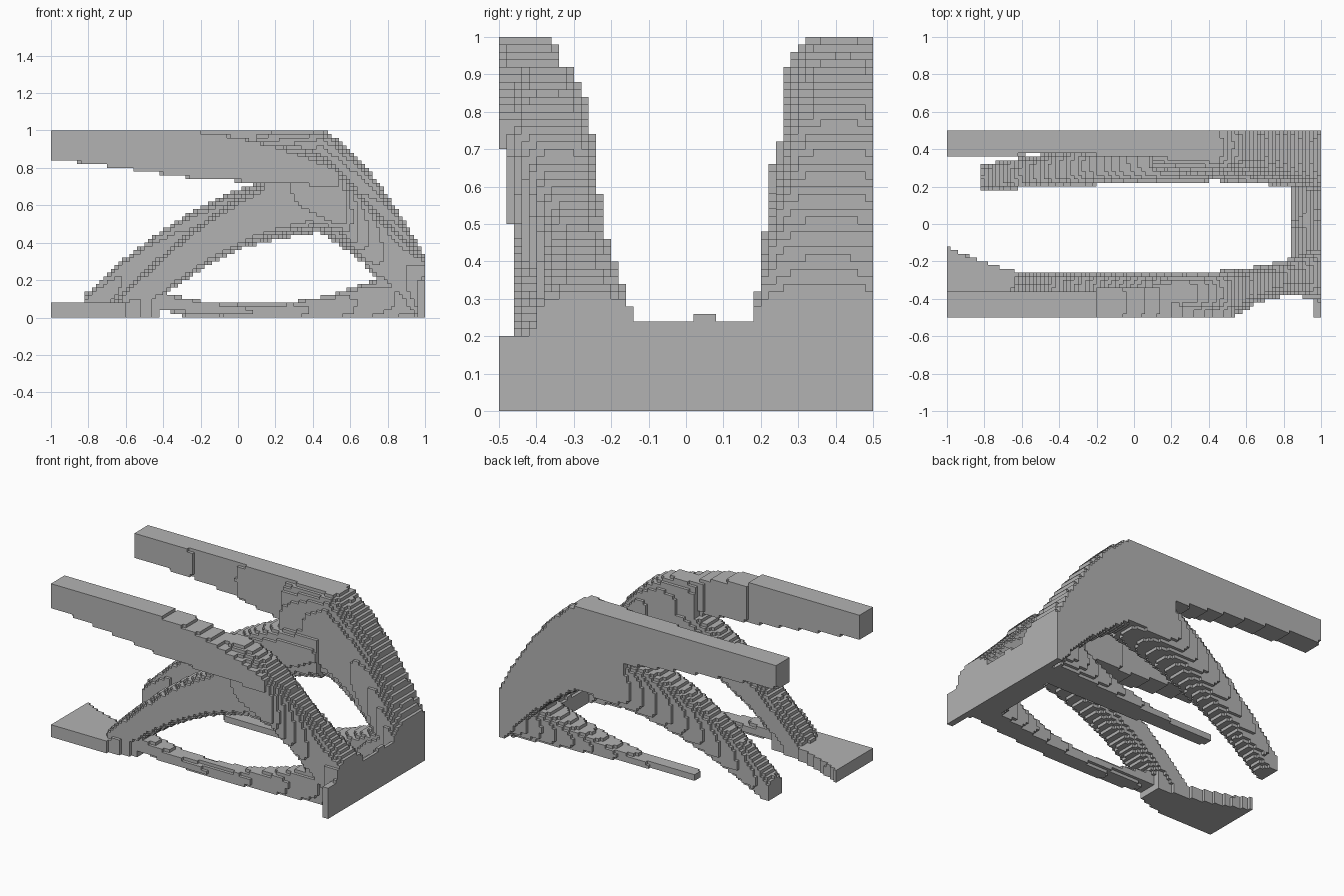
import bpy
import bmesh
import math

CELL = 0.02
GRID = (100, 50, 50)
ORIGIN = (-1.0, -0.5, 0.0)
SQUARE, ROUND = 14, 3

cube = bpy.data.objects.get("Cube")
if cube:
    bpy.data.objects.remove(cube, do_unlink=True)

material = bpy.data.materials.new("plain grey")
material.use_nodes = True
grey = (0.45, 0.45, 0.45, 1.0)
material.diffuse_color = grey
material.node_tree.nodes["Principled BSDF"].inputs["Base Color"].default_value = grey

owner = {}


def along(values, t):
    """Constant, straight or curved run through one, two or three values."""
    if not isinstance(values, tuple):
        return values / 100
    if len(values) == 2:
        start, end = values
        middle = (start + end) / 2
    else:
        start, middle, end = values
    curve = (start * (1 - 2 * t) * (1 - t)
             + middle * 4 * t * (1 - t)
             + end * t * (2 * t - 1))
    return curve / 100


def centre(index, axis):
    return ORIGIN[axis] + (index + 0.5) * CELL


def cells(low, high, axis):
    """Grid cells touched by a range along one axis."""
    first = max(0, math.floor((low - ORIGIN[axis]) / CELL))
    last = min(GRID[axis], math.ceil((high - ORIGIN[axis]) / CELL))
    return range(first, last)


def limb(name, corner, span, y_low, y_high, z_low, z_high):
    """Fill the grid with a limb along x; all sizes are in hundredths."""
    start, end = span[0] / 100, span[1] / 100
    for i in cells(start, end, 0):
        t = (centre(i, 0) - start) / (end - start)
        y0, y1, z0, z1 = (along(v, t) for v in (y_low, y_high, z_low, z_high))
        for j in cells(y0, y1, 1):
            v = abs(2 * centre(j, 1) - y0 - y1) / (y1 - y0)
            for k in cells(z0, z1, 2):
                w = abs(2 * centre(k, 2) - z0 - z1) / (z1 - z0)
                if v ** corner + w ** corner <= 1:
                    owner.setdefault((i, j, k), name)


# Upper beams
limb("front_beam", SQUARE, (-100, -20), -50, (-36, -35), (85, 74), 100)
limb("front_beam_end", SQUARE, (-20, 54), -50, (-35, -30), (74, 70), (99, 92, 78))
limb("back_beam", SQUARE, (-100, 46), (35, 37, 32), 50, (85, 77, 64), 100)

# Legs curving down to the end plate
limb("front_hip", ROUND, (15, 55), (-46, -49), (-28, -24), (52, 45), (92, 91, 79))
limb("front_leg", ROUND, (55, 100), (-49, -39, -42), (-24, -20, -12),
     (45, 17, -6), (79, 53, 31))
limb("back_hip", ROUND, (10, 44), (29, 25), 58, (50, 45), 100)
limb("back_leg", ROUND, (44, 100), (25, 24, 16), 58, (45, 25, -5), (101, 76, 32))

# Diagonal struts and the splayed foot
limb("front_strut", ROUND, (-66, 42), -47, -26, (-12, 30, 48), (8, 56, 83))
limb("back_strut", ROUND, (-80, 40), (18, 21, 23), (32, 43, 58),
     (-4, 29, 45), (14, 59, 78))
limb("front_foot", SQUARE, (-100, -43), (-50, -51, -44), (-12, -23, -28), 0, (8, 8, 11))

# Floor rods
limb("front_rod", ROUND, (-46, 94), (-45, -42, -36), (-31, -31, -16),
     (4, -1, -2), (15, 8, 29))
limb("back_rod", ROUND, (-30, 94), (27, 24, 19), (34, 38, 50), -1, (5, 8, 30))

# End plate and its free corner
limb("end_plate", SQUARE, (86, 100), (-22, -38), (22, 50), 0, (12, 26))
limb("end_plate_corner", SQUARE, (96, 100), -50, -30, 0, 20)


def side_corners(cell, axis, step):
    """Four grid corners of one cell side, wound outwards."""
    u, v = (axis + 1) % 3, (axis + 2) % 3
    corners = []
    for du, dv in ((0, 0), (1, 0), (1, 1), (0, 1)):
        c = list(cell)
        c[axis] += step
        c[u] += du
        c[v] += dv
        corners.append(tuple(c))
    return corners if step else corners[::-1]


def build_part(name):
    """Skin one part with its exposed cell sides only."""
    bm = bmesh.new()
    verts = {}
    for cell, part in owner.items():
        if part != name:
            continue
        for axis in range(3):
            for step in (0, 1):
                neighbour = list(cell)
                neighbour[axis] += 1 if step else -1
                if tuple(neighbour) in owner:
                    continue
                loop = []
                for c in side_corners(cell, axis, step):
                    if c not in verts:
                        verts[c] = bm.verts.new(
                            [o + n * CELL for o, n in zip(ORIGIN, c)])
                    loop.append(verts[c])
                bm.faces.new(loop)
    mesh = bpy.data.meshes.new(name)
    bm.to_mesh(mesh)
    bm.free()
    mesh.materials.append(material)
    bpy.context.collection.objects.link(bpy.data.objects.new(name, mesh))


for part_name in sorted(set(owner.values())):
    build_part(part_name)
